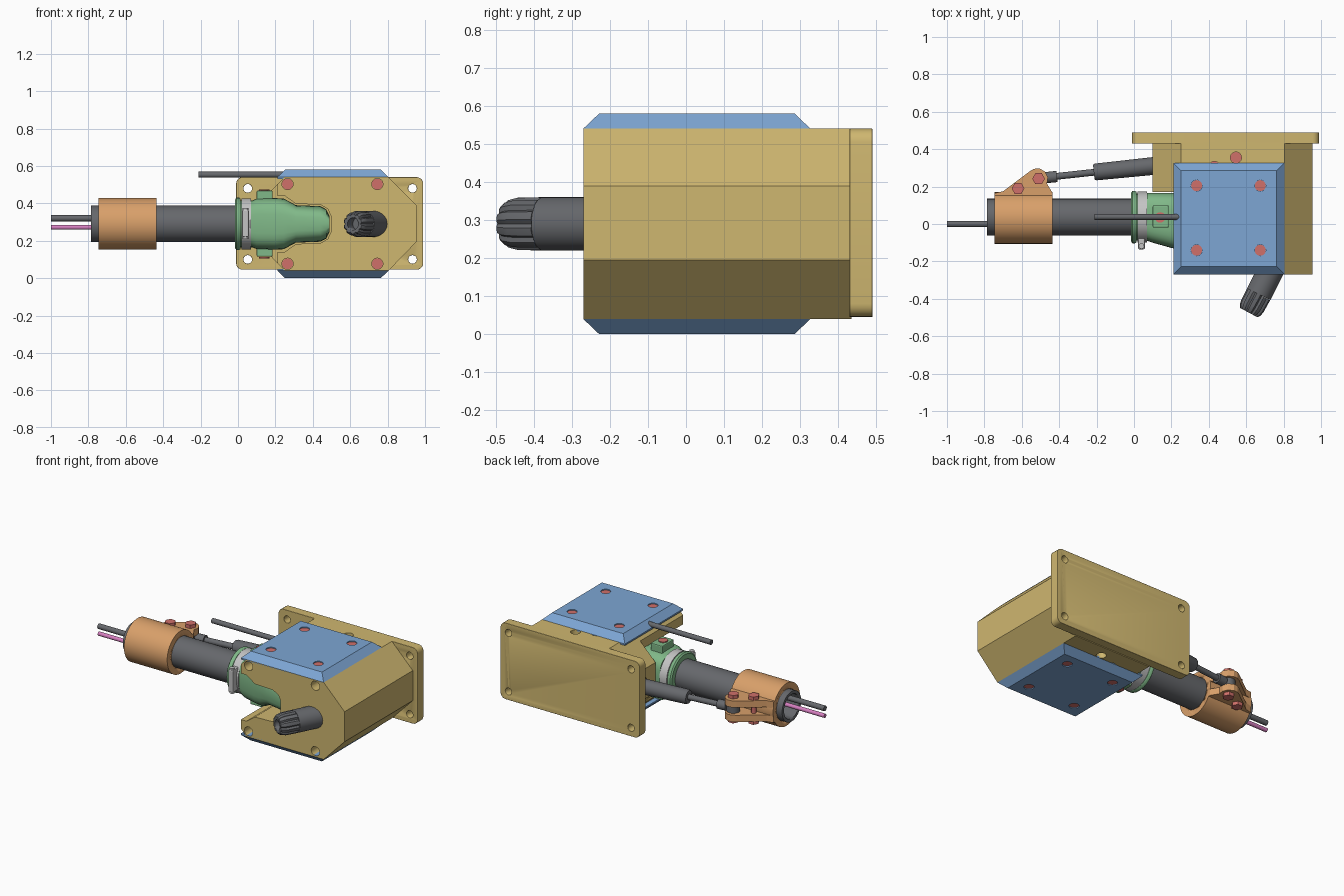
import bpy, bmesh, math
from mathutils import Vector

if "Cube" in bpy.data.objects:
    bpy.data.objects.remove(bpy.data.objects["Cube"], do_unlink=True)


def material(name, hexcode):
    srgb = [int(hexcode[i:i + 2], 16) / 255 for i in (0, 2, 4)]
    col = [c / 12.92 if c < 0.04 else ((c + 0.055) / 1.055) ** 2.4 for c in srgb] + [1]
    m = bpy.data.materials.new(name)
    m.use_nodes = True
    m.diffuse_color = col
    m.node_tree.nodes["Principled BSDF"].inputs["Base Color"].default_value = col
    return m


tan = material("tan", "CFB770")
blue = material("blue", "7DA6D4")
gray = material("dark_gray", "66686C")
orange = material("orange", "D9A06A")
green = material("green", "80B888")
red = material("red", "D0706A")
pink = material("pink", "D67FC0")
steel = material("light_gray", "C4C4C4")


def loft(name, rings, mat, smooth=True):
    """Skin a list of equal-length point rings and cap both ends."""
    bm = bmesh.new()
    rows = [[bm.verts.new(p) for p in ring] for ring in rings]
    n = len(rows[0])
    for a, b in zip(rows, rows[1:]):
        for i in range(n):
            j = (i + 1) % n
            bm.faces.new((a[i], a[j], b[j], b[i]))
    bm.faces.new(rows[0][::-1])
    bm.faces.new(rows[-1])
    bmesh.ops.recalc_face_normals(bm, faces=bm.faces)
    me = bpy.data.meshes.new(name)
    bm.to_mesh(me)
    bm.free()
    me.materials.append(mat)
    ob = bpy.data.objects.new(name, me)
    bpy.context.collection.objects.link(ob)
    if smooth:
        activate(ob)
        bpy.ops.object.shade_smooth_by_angle(angle=math.radians(35))
    return ob


def activate(ob):
    bpy.ops.object.select_all(action='DESELECT')
    ob.select_set(True)
    bpy.context.view_layer.objects.active = ob


def prism(name, pts, axis, lo, hi, mat, smooth=False):
    """Extrude a 2D outline along y or z."""
    place = (lambda u, v, d: (u, d, v)) if axis == 'y' else (lambda u, v, d: (u, v, d))
    return loft(name, [[place(u, v, d) for u, v in pts] for d in (lo, hi)], mat, smooth)


def box(name, x, y, z, mat):
    return prism(name, [(x[0], y[0]), (x[1], y[0]), (x[1], y[1]), (x[0], y[1])], 'z', *z, mat)


def turned(name, start, end, profile, mat, sides=32, flutes=0):
    """Lathe (fraction, radius) pairs along the line from start to end."""
    a, b = Vector(start), Vector(end)
    rot = (b - a).to_track_quat('Z', 'Y')
    rings = []
    for t, r in profile:
        ring = []
        for i in range(sides):
            k = r * (0.87 if flutes and i % (sides // flutes) == 0 else 1)
            ang = math.tau * i / sides
            ring.append(a.lerp(b, t) + rot @ Vector((k * math.cos(ang), k * math.sin(ang), 0)))
        rings.append(ring)
    return loft(name, rings, mat)


def rod(name, start, end, r, mat, sides=32):
    return turned(name, start, end, [(0, r), (1, r)], mat, sides)


def cut(ob, *cutters):
    for c in cutters:
        mod = ob.modifiers.new("cut", 'BOOLEAN')
        mod.operation, mod.solver, mod.object = 'DIFFERENCE', 'EXACT', c
        activate(ob)
        bpy.ops.object.modifier_apply(modifier=mod.name)
        bpy.data.objects.remove(c, do_unlink=True)


def bevel(ob, width, segments=2):
    mod = ob.modifiers.new("bevel", 'BEVEL')
    mod.width, mod.segments, mod.limit_method = width, segments, 'ANGLE'
    mod.angle_limit = math.radians(40)


ZC, YC = 0.29, 0.037          # axis of the boom tube
SIDES = (-1, 1)


def recess(ob, name, p, direction, depth, r=0.03):
    """Drill a hole at p and set a screw head at its bottom."""
    p, d = Vector(p), Vector(direction)
    cut(ob, rod("hole_cutter", p + d * 0.02, p - d * depth, r, ob.data.materials[0], 20))
    rod(name, p - d * depth, p - d * (depth - 0.008), r * 0.98, red, 20)


# Housing: eight-sided block, cut back at the left, with a slot for the drive cover
octagon = [(0.25, 0.04), (0.805, 0.04), (0.955, 0.195), (0.955, 0.39),
           (0.805, 0.54), (0.25, 0.54), (0.1, 0.39), (0.1, 0.195)]
housing = prism("housing", octagon, 'y', -0.27, 0.435, tan)
upper = [(0.0, 0.15), (0.25, 0.15), (0.31, 0.107), (0.44, 0.103), (0.48, 0.08), (0.496, 0.045)]
slot = [(x, ZC + h) for x, h in upper] + [(x, ZC - h) for x, h in reversed(upper)]
cut(housing,
    box("corner_cutter", (0, 0.21), (-0.4, 0.17), (-0.1, 0.7), tan),
    prism("slot_cutter", slot, 'y', -0.4, 0.17, tan),
    rod("boot_hole_cutter", (0, 0.3, ZC), (0.18, 0.315, ZC), 0.055, tan))
for x in (0.265, 0.745):
    for s in SIDES:
        recess(housing, "front_screw", (x, -0.27, ZC + 0.213 * s), (0, -1, 0), 0.08)
for x, y in ((0.545, 0.355), (0.43, 0.305)):
    for s in SIDES:
        recess(housing, "rear_screw", (x, y, ZC + 0.25 * s), (0, 0, s), 0.06)

# Mounting plate with rounded corners and four through holes
corner = []
for cx, cz, start in ((0.955, 0.505, 0), (0.025, 0.505, 90), (0.025, 0.08, 180), (0.955, 0.08, 270)):
    for k in range(6):
        a = math.radians(start + 18 * k)
        corner.append((cx + 0.035 * math.cos(a), cz + 0.035 * math.sin(a)))
plate = prism("mounting_plate", corner, 'y', 0.43, 0.49, tan, True)
for x in (0.052, 0.933):
    for s in SIDES:
        z = ZC + 0.19 * s
        cut(plate, rod("hole_cutter", (x, 0.3, z), (x, 0.6, z), 0.023, tan, 20))
bevel(plate, 0.007)

# Top and bottom covers with sloping edges
for s, label in ((1, "top"), (-1, "bottom")):
    rings = []
    for h, inset in ((0.24, 0), (0.25, 0), (0.29, 0.042)):
        x0, x1, y0, y1 = 0.21 + inset, 0.805 - inset, -0.27 + inset, 0.327 - inset
        z = ZC + s * h
        rings.append([(x0, y0, z), (x1, y0, z), (x1, y1, z), (x0, y1, z)])
    cover = loft(label + "_cover", rings, blue, False)
    for x in (0.335, 0.675):
        for y in (-0.14, 0.205):
            recess(cover, label + "_cover_screw", (x, y, ZC + s * 0.29), (0, 0, s), 0.014)

# Drive cover: rounded sections narrowing into the housing slot
sections = [(0.07, 0.122, -0.09), (0.1, 0.135, -0.1), (0.2, 0.138, -0.128),
            (0.245, 0.135, -0.138), (0.31, 0.1, -0.155), (0.44, 0.095, -0.19),
            (0.472, 0.078, -0.195), (0.488, 0.045, -0.195)]
rings = []
for x, half, front in sections:
    mid, depth = (front + 0.167) / 2, (0.167 - front) / 2
    ring = []
    for i in range(32):
        c, s = math.cos(math.tau * i / 32), math.sin(math.tau * i / 32)
        ring.append((x, mid + depth * math.copysign(abs(c) ** 0.6, c),
                     ZC + half * math.copysign(abs(s) ** 0.6, s)))
    rings.append(ring)
loft("drive_cover", rings, green)
lug = box("drive_cover_lug", (0.1, 0.185), (-0.02, 0.1), (0.115, 0.468), green)
bevel(lug, 0.006)
for s in SIDES:
    z = ZC + s * 0.176
    rod("lug_screw", (0.14, 0.035, z), (0.14, 0.035, z + s * 0.008), 0.028, red, 20)

# Socket neck, flange and hose clamp
rod("socket_neck", (0, YC, ZC), (0.1, YC, ZC), 0.125, green, 48)
turned("socket_flange", (-0.016, YC, ZC), (0.014, YC, ZC),
       [(0, 0.13), (0.25, 0.14), (0.75, 0.14), (1, 0.135)], green, 48)
rod("hose_clamp", (0.018, YC, ZC), (0.07, YC, ZC), 0.137, steel, 48)
bevel(box("hose_clamp_lock", (0.022, 0.058), (-0.135, -0.06), (0.22, 0.365), steel), 0.006)
rod("hose_clamp_screw", (0.04, -0.118, 0.21), (0.04, -0.118, 0.375), 0.015, steel, 16)

# Boom tube, hollow at the outer end, with two cables
tube = rod("boom_tube", (-0.785, YC, ZC), (0.1, YC, ZC), 0.098, gray, 48)
cut(tube, rod("bore_cutter", (-0.9, YC, ZC), (-0.4, YC, ZC), 0.078, gray, 48))
rod("gray_cable", (-1, 0, 0.32), (-0.4, 0, 0.32), 0.017, gray, 16)
rod("pink_cable", (-1, 0, 0.272), (-0.4, 0, 0.272), 0.013, pink, 16)

# Orange collar with two ears and their bolts
collar = rod("collar", (-0.745, YC - 0.005, ZC), (-0.435, YC - 0.005, ZC), 0.138, orange, 64)
cut(collar, rod("collar_bore", (-0.8, YC, ZC), (-0.4, YC, ZC), 0.099, orange, 48))
ear = [(-0.745, 0.13), (-0.745, 0.165), (-0.7, 0.175), (-0.56, 0.28), (-0.535, 0.295),
       (-0.505, 0.297), (-0.475, 0.28), (-0.46, 0.25), (-0.465, 0.215), (-0.435, 0.165), (-0.435, 0.13)]
for s in SIDES:
    lo, hi = sorted((ZC + s * 0.025, ZC + s * 0.068))
    prism("collar_ear", ear, 'z', lo, hi, orange)
for x, y in ((-0.62, 0.19), (-0.51, 0.242)):
    rod("ear_bolt", (x, y, ZC - 0.07), (x, y, ZC + 0.07), 0.015, red, 12)
    for s in SIDES:
        z = ZC + s * 0.068
        rod("ear_bolt_head", (x, y, z), (x, y, z + s * 0.022), 0.034, red, 6)

# Push rod: boot, shaft and rod end
turned("push_rod_boot", (-0.215, 0.277, ZC), (0.15, 0.315, ZC),
       [(0, 0.04), (0.03, 0.045), (1, 0.048)], gray)
rod("push_rod_shaft", (-0.43, 0.253, ZC), (-0.2, 0.278, ZC), 0.018, gray, 20)
rod("push_rod_end", (-0.47, 0.248, ZC), (-0.412, 0.254, ZC), 0.03, gray, 20)
rod("push_rod_eye", (-0.51, 0.242, ZC - 0.022), (-0.51, 0.242, ZC + 0.022), 0.04, gray, 24)

# Upper cable entering the top cover
rod("upper_cable", (-0.21, 0.038, 0.553), (0.25, 0.038, 0.553), 0.016, gray, 16)

# Angled cable gland on the front, with a fluted nut
base, split, tip = (0.745, -0.22, ZC), (0.667, -0.375, ZC), (0.614, -0.474, ZC)
rod("gland_body", base, split, 0.07, gray, 40)
nut = turned("gland_nut", split, tip, [(0, 0.07), (0.65, 0.069), (0.88, 0.063), (1, 0.053)], gray, 40, 10)
axis = (Vector(tip) - Vector(split)).normalized()
cut(nut, rod("nut_bore", Vector(tip) - axis * 0.06, Vector(tip) + axis * 0.02, 0.033, gray, 24))
